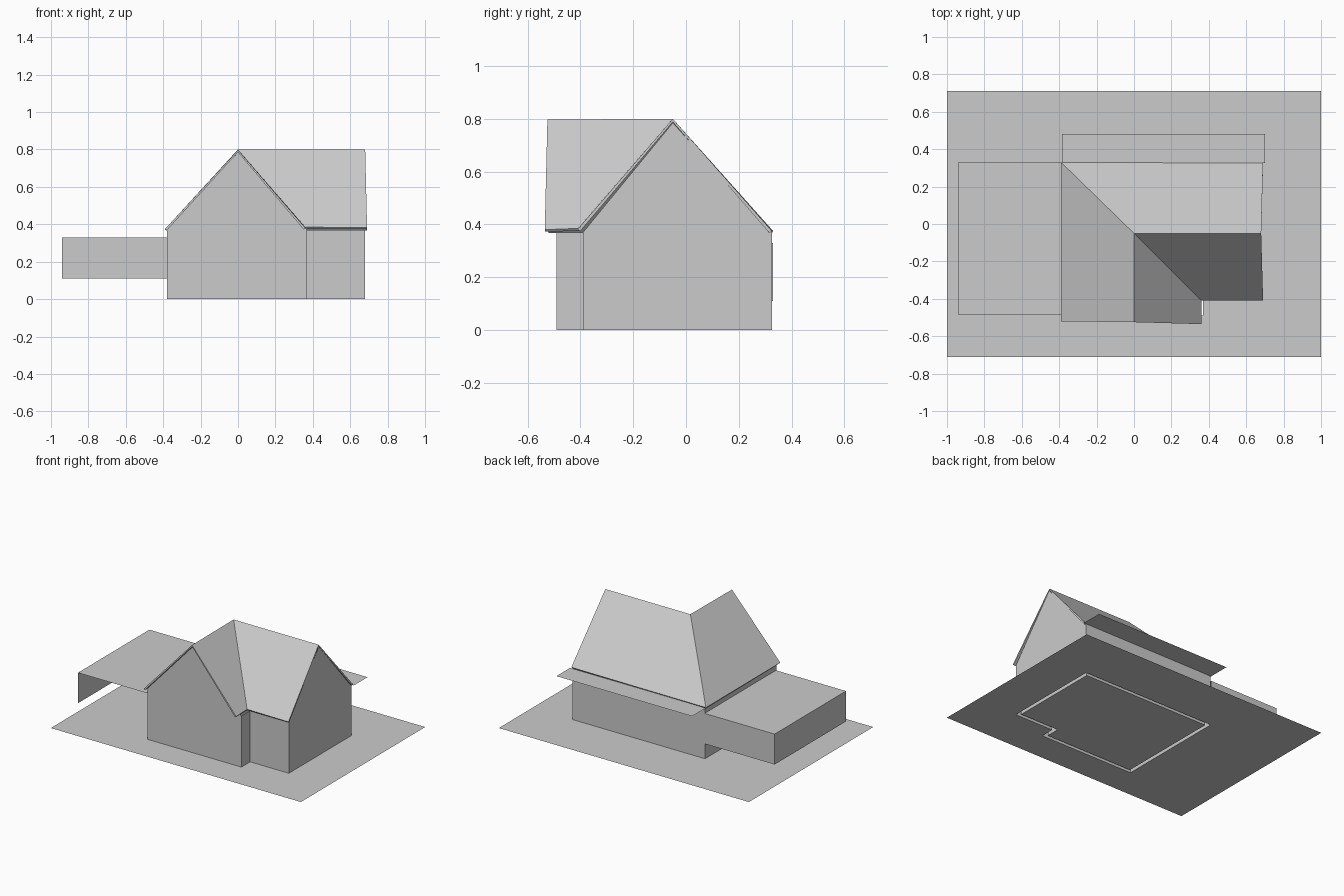
import bpy
import bmesh
from mathutils import Vector

cube = bpy.data.objects.get("Cube")
if cube:
    bpy.data.objects.remove(cube, do_unlink=True)

# One plain grey for the whole model
grey = bpy.data.materials.new("plain_grey")
grey.use_nodes = True
tone = (0.6, 0.6, 0.6, 1)
grey.diffuse_color = tone
grey.node_tree.nodes["Principled BSDF"].inputs["Base Color"].default_value = tone


def finish(name, bm):
    mesh = bpy.data.meshes.new(name)
    bm.to_mesh(mesh)
    bm.free()
    mesh.materials.append(grey)
    obj = bpy.data.objects.new(name, mesh)
    bpy.context.collection.objects.link(obj)
    return obj


def sheets(name, polygons):
    """Thin surface made of polygons that share their corners."""
    bm = bmesh.new()
    for poly in polygons:
        bm.faces.new([bm.verts.new(p) for p in poly])
    bmesh.ops.remove_doubles(bm, verts=bm.verts, dist=0.0001)
    return finish(name, bm)


def rectangle(x0, x1, y0, y1, z):
    return [(x0, y0, z), (x1, y0, z), (x1, y1, z), (x0, y1, z)]


def inset(loop, t):
    """Move the corners of a right-angled, anticlockwise loop inwards."""
    result = []
    for i, p in enumerate(loop):
        a = (p - loop[i - 1]).normalized()
        b = (loop[(i + 1) % len(loop)] - p).normalized()
        result.append(p + t * Vector((-a.y - b.y, a.x + b.x, 0)))
    return result


def upright(loop, height):
    """Vertical wall faces standing on a loop."""
    up = Vector((0, 0, height))
    return [(p, q, q + up, p + up) for p, q in zip(loop, loop[1:] + loop[:1])]


# Main dimensions
left, step, right = -0.38, 0.37, 0.68
front, recess, back = -0.49, -0.39, 0.325
wall_top, gable_top, ridge_y = 0.37, 0.785, -0.05

footprint = [Vector((x, y, 0)) for x, y in (
    (left, front), (step, front), (step, recess),
    (right, recess), (right, back), (left, back))]
inner = inset(footprint, 0.025)

# Ground with an opening for the house
bm = bmesh.new()
for loop in (rectangle(-1, 1, -0.71, 0.71, 0), footprint):
    verts = [bm.verts.new(p) for p in loop]
    for i, v in enumerate(verts):
        bm.edges.new((verts[i - 1], v))
bmesh.ops.triangle_fill(bm, edges=bm.edges[:], use_beauty=True, normal=(0, 0, 1))
bmesh.ops.dissolve_limit(bm, angle_limit=0.01, verts=bm.verts[:], edges=bm.edges[:])
finish("ground", bm)

# House shell
sheets("floor", [inner])
sheets("inner_walls", upright(inner[::-1], wall_top))
sheets("outer_walls", upright(footprint, wall_top))
sheets("front_gable", [[(left, front, wall_top), (step, front, wall_top),
                        (0, front, gable_top)]])
sheets("side_gable", [[(right, recess, wall_top), (right, back, wall_top),
                       (right, ridge_y, gable_top)]])

# Roof: two ridges meeting in a hip at the back and a valley at the front
meeting = (0, ridge_y, 0.8)
ridge_side = (0.68, ridge_y, 0.8)
ridge_front = (0, -0.525, 0.797)
back_side = (0.69, 0.325, 0.375)
back_hip = (-0.39, 0.33, 0.375)
front_left = (-0.39, -0.52, 0.375)
front_right = (0.36, -0.535, 0.38)
valley = (0.36, -0.41, 0.385)
front_side = (0.69, -0.41, 0.382)
roof = sheets("roof", [
    (meeting, ridge_side, back_side, back_hip),
    (meeting, back_hip, front_left, ridge_front),
    (ridge_front, front_right, valley, meeting),
    (meeting, valley, front_side, ridge_side)])
slab = roof.modifiers.new("thickness", "SOLIDIFY")
slab.thickness = 0.012
slab.offset = -1

# Flat canopy along the back
sheets("back_canopy", [rectangle(-0.385, 0.70, back, 0.48, 0.368)])

# Carport, open at the front and underneath
x0, y0, y1, low, high = -0.94, -0.485, 0.33, 0.11, 0.33
sheets("carport", [
    rectangle(x0, left, y0, y1, high),
    [(left, y1, low), (x0, y1, low), (x0, y1, high), (left, y1, high)],
    [(x0, y1, low), (x0, y0, low), (x0, y0, high), (x0, y1, high)]])
